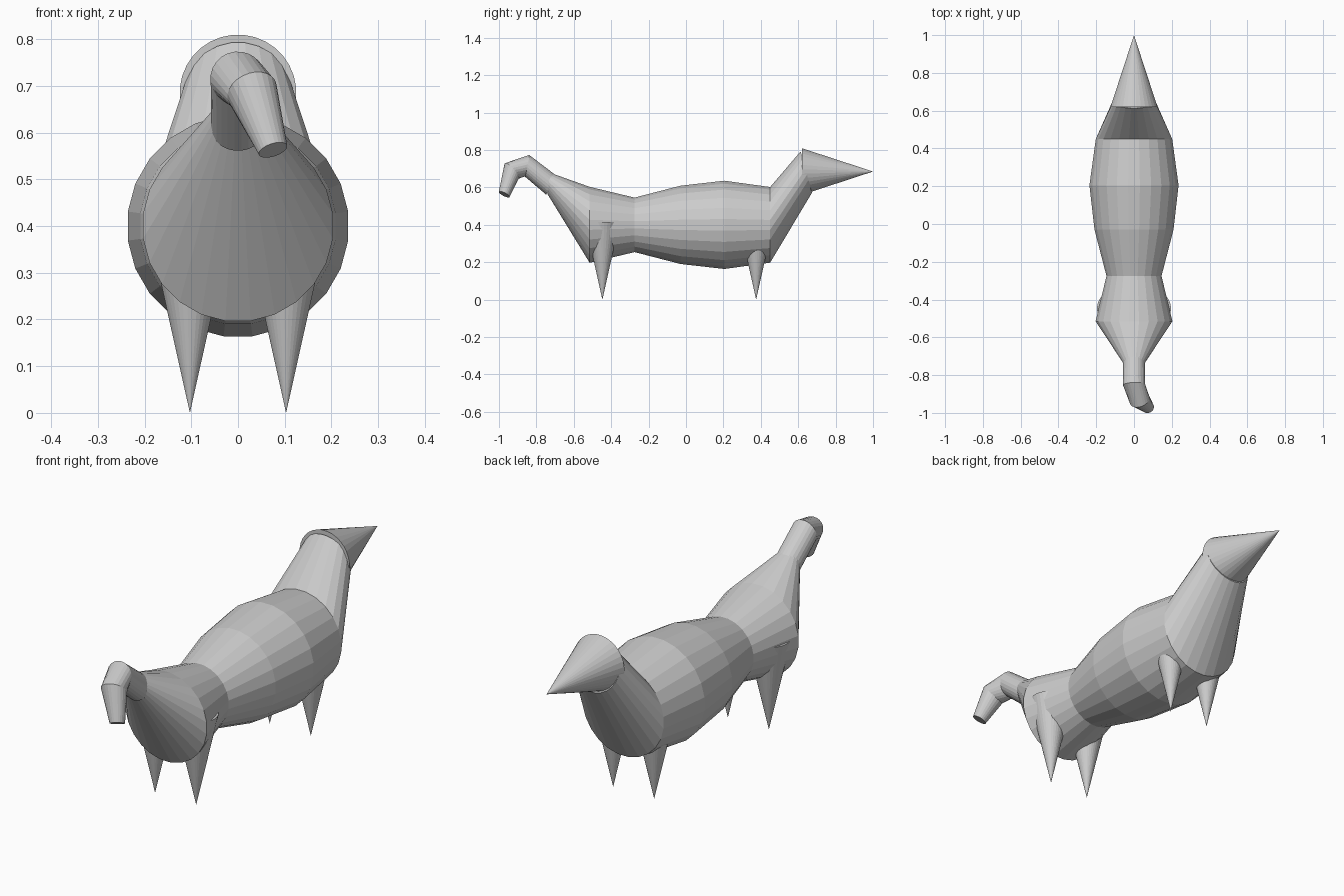
import bpy, bmesh
from math import cos, sin, pi
from mathutils import Vector

if "Cube" in bpy.data.objects:
    bpy.data.objects.remove(bpy.data.objects["Cube"])


def loft(name, rings, sides=24):
    """Skin circles given as (centre, normal, radius); radius 0 makes a point."""
    bm = bmesh.new()
    loops = []
    for centre, normal, radius in rings:
        c, n = Vector(centre), Vector(normal).normalized()
        if radius == 0:
            loops.append([bm.verts.new(c)])
            continue
        hint = Vector((1, 0, 0))
        u = (hint - n * hint.dot(n)).normalized()
        v = n.cross(u)
        loops.append([bm.verts.new(c + radius * (u * cos(a) + v * sin(a)))
                      for a in ((i + 0.5) * 2 * pi / sides for i in range(sides))])
    for a, b in zip(loops, loops[1:]):
        for i in range(sides):
            j = (i + 1) % sides
            if len(b) == 1:
                bm.faces.new((a[i], a[j], b[0]))
            else:
                bm.faces.new((a[i], a[j], b[j], b[i]))
    for end in (loops[0], loops[-1]):
        if len(end) > 2:
            bm.faces.new(end)
    bmesh.ops.recalc_face_normals(bm, faces=bm.faces)
    mesh = bpy.data.meshes.new(name)
    bm.to_mesh(mesh)
    bm.free()
    obj = bpy.data.objects.new(name, mesh)
    bpy.context.collection.objects.link(obj)
    return obj


Y = (0, 1, 0)

# Barrel of the body
loft("body", [((0, y, 0.40), Y, r) for y, r in
              ((-0.515, 0.205), (-0.275, 0.147), (-0.03, 0.211),
               (0.205, 0.238), (0.45, 0.204))])

# Neck, and the pointed head
loft("neck", [((0, 0.45, 0.40), Y, 0.204),
              ((0, 0.643, 0.682), (0, 0.22, 0.06), 0.116)])
loft("head", [((0, 0.62, 0.685), Y, 0.125), ((0, 1.0, 0.685), Y, 0)], 32)

# Rump tapering to the tail root
loft("rump", [((0, -0.515, 0.40), (0, -1, 0), 0.205),
              ((0, -0.735, 0.622), (0, -1, 0.1), 0.058)])

# Curling tail
loft("tail", [((0, -0.72, 0.612), (0, -1, 0.55), 0.058),
              ((0, -0.85, 0.716), (0.05, -1, 0.2), 0.059),
              ((0.03, -0.932, 0.688), (0.4, -1, -0.9), 0.055),
              ((0.075, -0.972, 0.563), (0.3, -0.45, -0.9), 0.032)])

# Cone legs
for end, y in (("rear", 0.375), ("front", -0.447)):
    for side, x in (("left", -0.103), ("right", 0.103)):
        loft(f"{end}_{side}_leg", [((x, y, 0.415), (0, 0, -1), 0.093),
                                   ((x, y, 0.0), (0, 0, -1), 0)], 32)
